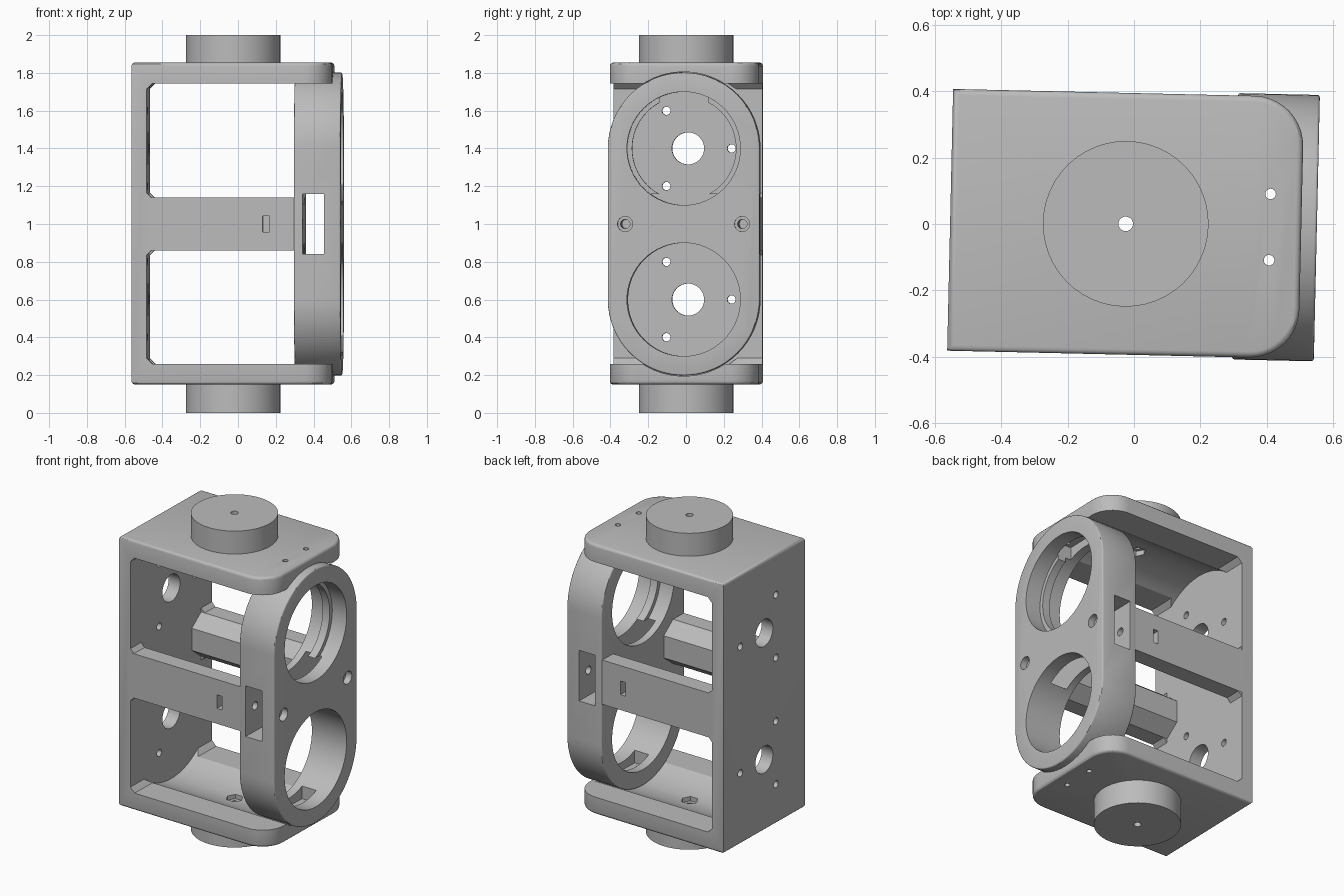
import bpy, bmesh, math
from math import cos, sin, pi, radians

cube = bpy.data.objects.get("Cube")
if cube:
    bpy.data.objects.remove(cube, do_unlink=True)

grey = bpy.data.materials.new("plain grey")
grey.use_nodes = True
GREY = (0.5, 0.5, 0.5, 1)
grey.diffuse_color = GREY
grey.node_tree.nodes["Principled BSDF"].inputs["Base Color"].default_value = GREY


def prism(name, pts, axis, a, b, bevel=0):
    """Extrude a 2D outline along an axis from a to b."""
    place = {"x": lambda u, v, w: (w, u, v),
             "y": lambda u, v, w: (u, w, v),
             "z": lambda u, v, w: (u, v, w)}[axis]
    bm = bmesh.new()
    ends = [[bm.verts.new(place(u, v, w)) for u, v in pts] for w in (a, b)]
    caps = [bm.faces.new(e) for e in ends]
    n = len(pts)
    for i in range(n):
        j = (i + 1) % n
        bm.faces.new((ends[0][i], ends[0][j], ends[1][j], ends[1][i]))
    bmesh.ops.recalc_face_normals(bm, faces=bm.faces)
    if bevel:
        rim = [e for f in caps for e in f.edges]
        bmesh.ops.bevel(bm, geom=rim, offset=bevel, segments=3, profile=0.5,
                        affect="EDGES", clamp_overlap=True)
    mesh = bpy.data.meshes.new(name)
    bm.to_mesh(mesh)
    bm.free()
    mesh.materials.append(grey)
    obj = bpy.data.objects.new(name, mesh)
    bpy.context.collection.objects.link(obj)
    return obj


def arc(u, v, r, start, end, n):
    return [(u + r * cos(radians(start + (end - start) * i / n)),
             v + r * sin(radians(start + (end - start) * i / n))) for i in range(n + 1)]


def circle(u, v, r, n=48):
    return arc(u, v, r, 0, 360, n)[:-1]


def rect(u0, u1, v0, v1):
    return [(u0, v0), (u1, v0), (u1, v1), (u0, v1)]


def cut(target, *shape):
    """Subtract a prism from the target."""
    cutter = prism("cutter", *shape)
    cutter.hide_render = True
    mod = target.modifiers.new("cut", "BOOLEAN")
    mod.operation = "DIFFERENCE"
    mod.solver = "EXACT"
    mod.object = cutter
    bpy.context.view_layer.objects.active = target
    bpy.ops.object.modifier_apply(modifier=mod.name)
    bpy.data.objects.remove(cutter, do_unlink=True)


LOW, HIGH = 0.6, 1.4          # heights of the two bores
BACK, INNER = -0.555, -0.475  # back wall faces
SIDE = 0.395
HUB = -0.025
parts = []

# C-shaped frame: back wall with top and bottom plates
outline = [(BACK, SIDE), (BACK, -SIDE)]
outline += arc(0.355, -SIDE + 0.15, 0.15, -90, 0, 10)
outline += arc(0.355, SIDE - 0.15, 0.15, 0, 90, 10)
frame = prism("frame", outline, "z", 0.15, 1.855, 0.018)
c = 0.03
cut(frame, [(INNER, 0.26 + c), (INNER + c, 0.26), (1, 0.26),
            (1, 1.745), (INNER + c, 1.745), (INNER, 1.745 - c)], "y", -1, 1)
for z in (LOW, HIGH):
    # rounded channel in the plate, then back wall holes
    cut(frame, circle(0, z, 0.405, 64), "x", INNER, 1)
    cut(frame, circle(0, z, 0.085, 32), "x", -1, -0.4)
    for k in range(3):
        t = k * 2 * pi / 3
        cut(frame, circle(0.23 * cos(t), z + 0.23 * sin(t), 0.022, 16), "x", -1, -0.4)
cut(frame, circle(HUB, 0, 0.022, 20), "z", -1, 3)
for z0, z1 in ((0.17, 0.3), (1.7, 1.835)):
    cut(frame, circle(HUB, 0, 0.05, 6), "z", z0, z1)
for y in (-0.1, 0.1):
    cut(frame, circle(0.41, y, 0.016, 16), "z", -1, 3)
parts.append(frame)

# Hubs above and below
for name, z0, z1 in (("bottom_hub", 0, 0.16), ("top_hub", 1.845, 2)):
    hub = prism(name, circle(HUB, 0, 0.25, 48), "z", z0, z1)
    cut(hub, circle(HUB, 0, 0.022, 20), "z", -1, 3)
    parts.append(hub)

# Side bars with a thick inner screw boss, and small corner gussets
for name, s in (("front", -1), ("rear", 1)):
    section = [(s * y, 1 + z) for y, z in
               ((SIDE, -0.14), (SIDE, 0.14), (0.29, 0.14), (0.2, 0.07), (0.2, -0.07), (0.29, -0.14))]
    bar = prism(name + "_bar", section, "x", INNER - 0.02, 0.31)
    cut(bar, circle(s * 0.31, 1, 0.025, 20), "x", 0.05, 1)
    cut(bar, rect(0.14, 0.175, 0.957, 1.043), "y", s * 0.24, s * 0.6)
    parts.append(bar)
    for d, level in ((1, "upper"), (-1, "lower")):
        z = 1 + d * 0.135
        parts.append(prism(name + "_" + level + "_gusset",
                           [(INNER - 0.01, z), (INNER + c, z), (INNER, z + d * c), (INNER - 0.01, z + d * c)],
                           "y", s * 0.29, s * (SIDE - 0.001)))

# Oblong double-ring holder on the open side
stadium = arc(0, HIGH, 0.402, 0, 180, 32) + arc(0, LOW, 0.402, 180, 360, 32)
ring = prism("ring_holder", stadium, "x", 0.305, 0.552, 0.008)
cut(ring, circle(0, LOW, 0.3, 64), "x", 0, 1)
# the upper bore keeps a thin inner lip
cut(ring, circle(0, HIGH, 0.275, 64), "x", 0, 1)
cut(ring, circle(0, HIGH, 0.3, 64), "x", 0.45, 1)
cut(ring, circle(0, HIGH, 0.3, 64), "x", 0, 0.40)
# side slot and screw holes
cut(ring, rect(0.35, 0.465, 0.84, 1.16), "y", -1, 1)
for y in (-0.31, 0.31):
    cut(ring, circle(y, 1, 0.025, 20), "x", 0, 1)
    cut(ring, circle(y, 1, 0.04, 24), "x", 0.51, 1)
# pockets at the far ends of the bores, with pin holes
for z0, z1 in ((0.25, 0.4), (1.6, 1.75)):
    cut(ring, rect(0.36, 0.46, -0.13, 0.13), "z", z0, z1)
for y in (-0.1, 0.1):
    cut(ring, circle(0.41, y, 0.016, 16), "z", -1, 3)
parts.append(ring)

# Smooth the round walls and give the whole assembly its slight turn
bpy.ops.object.select_all(action="DESELECT")
for p in parts:
    p.select_set(True)
    p.rotation_euler.z = radians(-1.3)
bpy.context.view_layer.objects.active = frame
bpy.ops.object.shade_smooth_by_angle(angle=radians(30))
